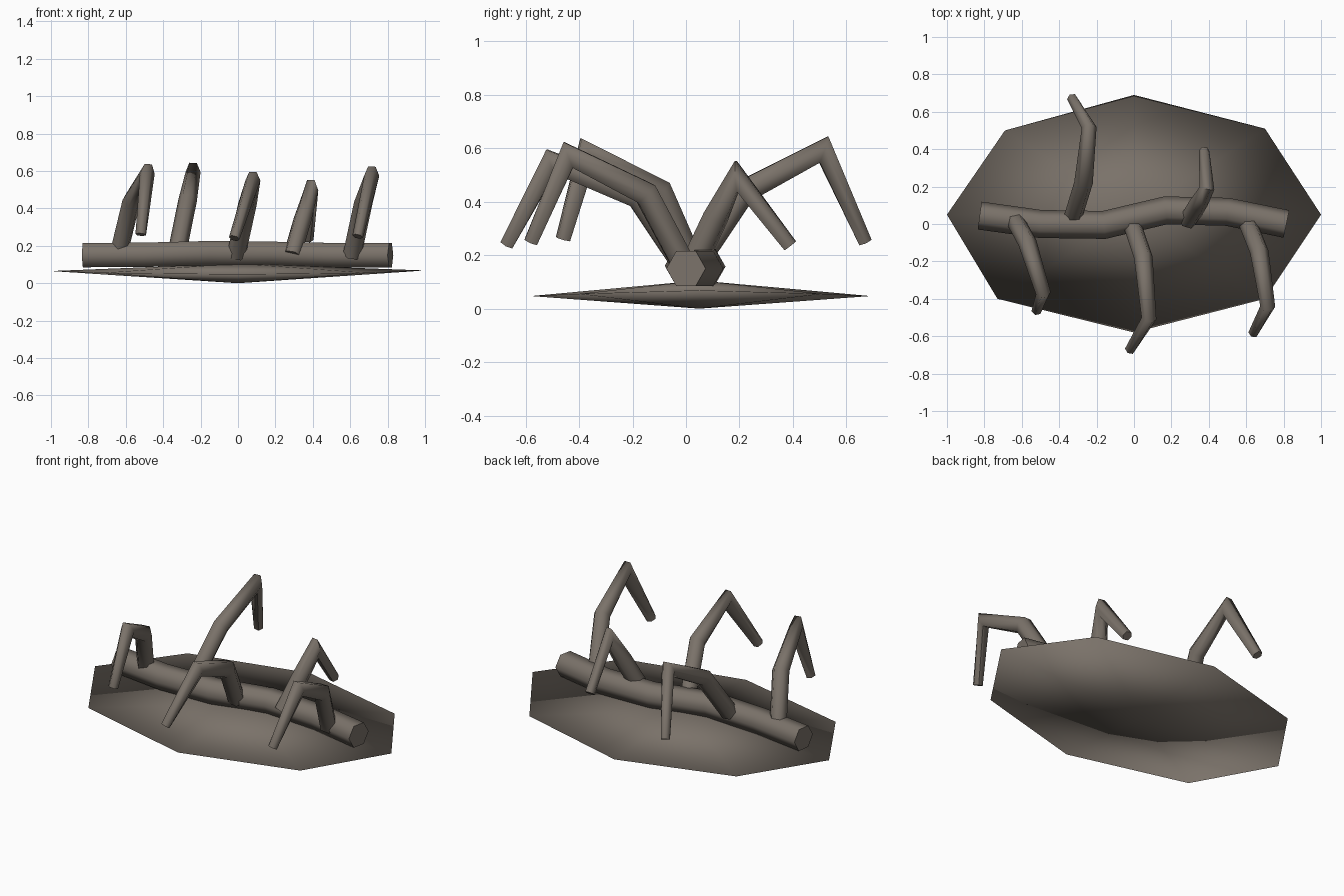
import bpy, bmesh, math
from mathutils import Vector

cube = bpy.data.objects.get("Cube")
if cube:
    bpy.data.objects.remove(cube, do_unlink=True)

# Weathered wood colour
wood = bpy.data.materials.new("grey_brown_wood")
wood.use_nodes = True
colour = (0.195, 0.168, 0.142, 1)
wood.diffuse_color = colour
wood.node_tree.nodes["Principled BSDF"].inputs["Base Color"].default_value = colour


def finish(name, bm, angle):
    bmesh.ops.recalc_face_normals(bm, faces=bm.faces[:])
    mesh = bpy.data.meshes.new(name)
    bm.to_mesh(mesh)
    bm.free()
    mesh.materials.append(wood)
    obj = bpy.data.objects.new(name, mesh)
    bpy.context.collection.objects.link(obj)
    bpy.ops.object.select_all(action='DESELECT')
    obj.select_set(True)
    bpy.context.view_layer.objects.active = obj
    bpy.ops.object.shade_smooth_by_angle(angle=math.radians(angle))
    return obj


def hex_limb(name, path, radii, sides=6):
    """Hexagonal tapered tube with mitred joints."""
    pts = [Vector(p) for p in path]
    side = (pts[-1] - pts[0]).cross(Vector((0, 0, 1))).normalized()
    bm = bmesh.new()
    rings = []
    for i, (p, r) in enumerate(zip(pts, radii)):
        before = (p - pts[max(i - 1, 0)]).normalized()
        after = (pts[min(i + 1, len(pts) - 1)] - p).normalized()
        along = (before + after).normalized()
        s = (side - along * side.dot(along)).normalized()
        n = s.cross(along)
        stretch = 1 / max(along.dot(after if i == 0 else before), 0.6)
        ring = []
        for k in range(sides):
            a = math.tau * k / sides
            ring.append(bm.verts.new(p + s * r * math.cos(a) + n * r * stretch * math.sin(a)))
        rings.append(ring)
    for a, b in zip(rings, rings[1:]):
        for k in range(sides):
            j = (k + 1) % sides
            bm.faces.new((a[k], a[j], b[j], b[k]))
    bm.faces.new(rings[0])
    bm.faces.new(rings[-1])
    return finish(name, bm, 65)


# Shallow eight-sided ground mound, softly shaded all over
rim = [(-1, .05, .065), (-.73, -.4, .055), (0, -.58, .047), (.7, -.4, .055),
       (1, .05, .068), (.7, .51, .055), (0, .69, .047), (-.69, .5, .055)]
bm = bmesh.new()
edge = [bm.verts.new(p) for p in rim]
for height in (0, .105):
    apex = bm.verts.new((0, .05, height))
    for a, b in zip(edge, edge[1:] + edge[:1]):
        bm.faces.new((a, b, apex))
finish("ground_mound", bm, 180)

# Fallen trunk
trunk = [(-.825, .045, .15), (-.5, 0, .152), (-.16, -.005, .16),
         (.17, .073, .157), (.5, .065, .15), (.815, 0, .15)]
hex_limb("trunk", trunk, [.075] * len(trunk))

# Bent branches: root, knee, peak, tip
branches = {
    "back_right_branch": [(-.325, .04, .17), (-.27, .22, .44), (-.24, .515, .595), (-.33, .67, .25)],
    "back_left_branch": [(.29, .02, .15), (.345, .11, .34), (.39, .19, .495), (.375, .39, .235)],
    "front_right_branch": [(-.63, .01, .19), (-.57, -.1, .44), (-.485, -.37, .585), (-.52, -.46, .26)],
    "front_middle_branch": [(-.01, 0, .15), (.05, -.18, .42), (.08, -.505, .55), (-.02, -.67, .24)],
    "front_left_branch": [(.61, 0, .15), (.67, -.15, .43), (.715, -.44, .575), (.64, -.58, .25)],
}
for name, path in branches.items():
    hex_limb(name, path, (.05, .05, .04, .029))
